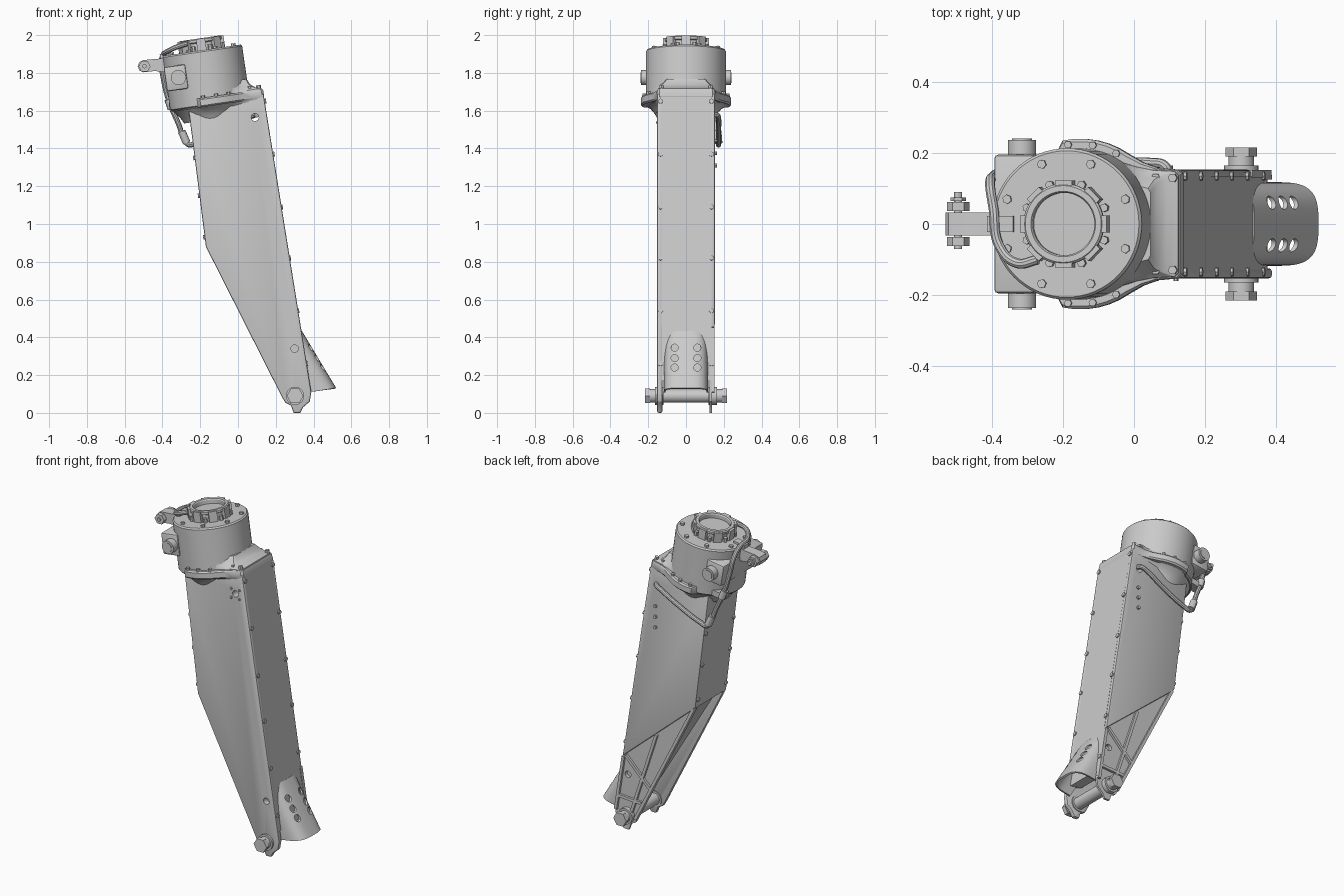
import bpy, bmesh, math
from mathutils import Vector, Matrix

if "Cube" in bpy.data.objects:
    bpy.data.objects.remove(bpy.data.objects["Cube"])

TILT = math.radians(8.3)
HEAD = Matrix.Translation((-0.19, 0, 1.92)) @ Matrix.Rotation(-TILT, 4, 'Y')   # tilted head frame
FWD = Vector((math.cos(TILT), 0, math.sin(TILT)))
grey = bpy.data.materials.new("metal_grey")
grey.diffuse_color = (0.6, 0.6, 0.6, 1)
grey.use_nodes = True
grey.node_tree.nodes["Principled BSDF"].inputs["Base Color"].default_value = grey.diffuse_color


def add(name, bm, frame=None):
    bmesh.ops.recalc_face_normals(bm, faces=bm.faces)
    me = bpy.data.meshes.new(name)
    bm.to_mesh(me)
    bm.free()
    if frame:
        me.transform(frame)
    me.materials.append(grey)
    ob = bpy.data.objects.new(name, me)
    bpy.context.collection.objects.link(ob)
    return ob


def loft(name, rings, frame=None, closed=True):
    bm = bmesh.new()
    rows = [[bm.verts.new(p) for p in ring] for ring in rings]
    n = len(rows[0])
    for a, b in zip(rows, rows[1:]):
        for i in range(n if closed else n - 1):
            j = (i + 1) % n
            bm.faces.new((a[i], a[j], b[j], b[i]))
    if closed:
        bm.faces.new(rows[0])
        bm.faces.new(rows[-1])
    return add(name, bm, frame)


def prism(name, pts, y0, y1):
    return loft(name, [[(x, y, z) for x, z in pts] for y in (y0, y1)])


def lathe(name, profile, frame=None, seg=48):
    return loft(name, [[(r * math.cos(k * math.tau / seg), r * math.sin(k * math.tau / seg), h)
                        for k in range(seg)] for r, h in profile], frame)


def rod(name, p0, p1, r, seg=20, frame=None):
    p0, p1 = Vector(p0), Vector(p1)
    q = (p1 - p0).to_track_quat('Z', 'Y').to_matrix().to_4x4()
    m = Matrix.Translation(p0) @ q
    return lathe(name, [(r, 0), (r, (p1 - p0).length)], frame @ m if frame else m, seg)


def box(name, lo, hi, frame=None):
    (x0, y0, z0), (x1, y1, z1) = lo, hi
    return loft(name, [[(x0, y0, z), (x1, y0, z), (x1, y1, z), (x0, y1, z)] for z in (z0, z1)], frame)


def bar(name, p, q, w, y0, y1):
    p, q = Vector(p), Vector(q)
    d = (q - p).normalized() * w / 2
    n = Vector((-d.y, d.x))
    return prism(name, [p + n, q + n, q - n, p - n], y0, y1)


def bake(ob):
    dg = bpy.context.evaluated_depsgraph_get()
    me = bpy.data.meshes.new_from_object(ob.evaluated_get(dg))
    ob.modifiers.clear()
    ob.data = me


def bevel(ob, width, seg=2):
    m = ob.modifiers.new("bevel", 'BEVEL')
    m.width, m.segments, m.limit_method = width, seg, 'ANGLE'
    bake(ob)


def cut(ob, p0, p1, r):
    c = rod("cutter", p0, p1, r, 16)
    m = ob.modifiers.new("cut", 'BOOLEAN')
    m.operation, m.solver, m.object = 'DIFFERENCE', 'EXACT', c
    bake(ob)
    bpy.data.objects.remove(c)


def pipe(name, pts, r):
    cu = bpy.data.curves.new(name, 'CURVE')
    cu.dimensions, cu.bevel_depth, cu.bevel_resolution, cu.use_fill_caps = '3D', r, 3, True
    s = cu.splines.new('BEZIER')
    s.bezier_points.add(len(pts) - 1)
    for b, p in zip(s.bezier_points, pts):
        b.co, b.handle_left_type, b.handle_right_type = p, 'AUTO', 'AUTO'
    tmp = bpy.data.objects.new(name + "_curve", cu)
    bpy.context.collection.objects.link(tmp)
    dg = bpy.context.evaluated_depsgraph_get()
    me = bpy.data.meshes.new_from_object(tmp.evaluated_get(dg))
    bpy.data.objects.remove(tmp)
    me.materials.clear()
    me.materials.append(grey)
    bpy.context.collection.objects.link(bpy.data.objects.new(name, me))


# Leg: side plates, core and open lower back
top = [(-0.265, 1.632), (0.135, 1.69)]
knee, front_low = (-0.17, 0.88), (0.33, 0.45)
foot = [(0.388, 0.11), (0.38, 0.06), (0.345, 0.03), (0.33, 0.0), (0.295, 0.0),
        (0.28, 0.04), (0.25, 0.055), (0.235, 0.08)]
near = prism("near_side_plate", top + foot + [knee], -0.153, -0.125)
far = prism("far_side_plate", top + [front_low, knee], 0.125, 0.153)
low = prism("far_lower_plate", [front_low] + foot + [knee], 0.125, 0.138)
core = prism("leg_core", top + [(0.376, 0.17), (0.28, 0.2), (-0.10, 0.83), knee], -0.135, 0.135)
bevel(near, 0.008)
bevel(far, 0.008)
for part in (near, far, low, core):
    for x, z in ((0.09, 1.565), (0.30, 0.34)):
        cut(part, (x, -0.3, z), (x, 0.3, z), 0.02)

# Ribs on the recessed lower side
for p, q in (((-0.155, 0.87), (0.245, 0.08)), ((0.325, 0.45), (0.378, 0.11)),
             ((0.10, 0.64), (0.27, 0.12)), ((0.31, 0.46), (0.14, 0.29)), ((0.37, 0.2), (0.2, 0.19))):
    bar("lower_rib", p, q, 0.018, 0.13, 0.152)

# Fixing tabs around the upper holes
for sx in (-1, 1):
    for sz in (-1, 1):
        rod("hole_stud", (0.09 + sx * 0.028, -0.15, 1.565 + sz * 0.028),
            (0.09 + sx * 0.028, -0.16, 1.565 + sz * 0.028), 0.007, 6)

# Axle with hex end caps
rod("axle", (0.302, -0.2, 0.09), (0.302, 0.2, 0.09), 0.036, 24)
for s in (-1, 1):
    rod("axle_boss", (0.302, s * 0.12, 0.09), (0.302, s * 0.165, 0.09), 0.048, 24)
    rod("axle_cap", (0.302, s * 0.19, 0.09), (0.302, s * 0.216, 0.09), 0.044, 6)

# Edge bolts on the front and back faces
for s in (-1, 1):
    for z in (0.26, 0.54, 0.82, 1.09, 1.37, 1.65):
        p = Vector((0.135 + (1.69 - z) * 0.1575, s * 0.135, z))
        rod("front_bolt", p - FWD * 0.01, p + FWD * 0.008, 0.013, 8)
    for z in (0.93, 1.15, 1.35):
        p = Vector((-0.17 - (z - 0.88) * 0.126, s * 0.135, z))
        rod("back_bolt", p + FWD * 0.01, p - FWD * 0.008, 0.012, 8)
for z in (1.31, 1.375, 1.44):
    rod("side_bolt", (0.1, 0.145, z), (0.1, 0.165, z), 0.01, 8)

# Curved foot guard with two rows of holes
section = []
for k in range(25):
    a = math.pi * k / 24
    c, s = math.cos(a), max(0, math.sin(a))
    section.append((-0.14 * (1 - s ** 0.5), math.copysign(0.113 * abs(c) ** 0.6, c)))
guard = loft("foot_guard", [[(x + o, y, z + o * 0.15) for o, y in section]
                            for x, z in ((0.335, 0.43), (0.515, 0.13))], closed=False)
sol = guard.modifiers.new("shell", 'SOLIDIFY')
sol.thickness, sol.offset = 0.01, 0
bake(guard)
for s in (-1, 1):
    for z in (0.24, 0.29, 0.345):
        x = 0.515 - (z - 0.13) * 0.6
        cut(guard, (x - 0.06, s * 0.06, z), (x + 0.08, s * 0.06, z), 0.019)


# Flange, shoulder and neck under the head
def plan(r, front, w, h, back_r=None):
    half = []
    for k in range(17):
        d = 180 - k * 125 / 16
        a = math.radians(d)
        rr = back_r if back_r and d > 105 else r
        half.append((rr * math.cos(a), rr * math.sin(a)))
    x0, y0 = half[-1]
    for f, g in ((0.28, 0.45), (0.55, 0.12), (0.93, 0), (1, 0.0)):
        half.append((x0 + f * (front - x0), w + g * (y0 - w) - (0.012 if f == 1 else 0)))
    return [(x, y, h) for x, y in half] + [(x, -y, h) for x, y in half[:0:-1]]


loft("flange", [plan(0.232, 0.285, 0.15, -0.298, 0.205), plan(0.24, 0.29, 0.153, -0.29, 0.205),
                plan(0.24, 0.29, 0.153, -0.258, 0.205), plan(0.232, 0.287, 0.15, -0.25, 0.205)], HEAD)
loft("shoulder", [plan(0.212, 0.29, 0.153, -0.275), plan(0.212, 0.282, 0.148, -0.245),
                  plan(0.212, 0.25, 0.138, -0.235), plan(0.211, 0.225, 0.125, -0.215),
                  plan(0.21, 0.212, 0.1, -0.185)], HEAD)
loft("neck", [plan(0.15, 0.27, 0.14, -0.37), plan(0.165, 0.28, 0.15, -0.34),
              plan(0.19, 0.285, 0.151, -0.31), plan(0.222, 0.288, 0.152, -0.292, 0.205)], HEAD)
for s in (-1, 1):
    for d in (62, 80, 98):
        a = math.radians(d)
        x, y = 0.225 * math.cos(a), s * 0.225 * math.sin(a)
        rod("flange_bolt", (x, y, -0.255), (x, y, -0.238), 0.011, 6, HEAD)
    for x in (0.22, 0.268):
        rod("shoulder_bolt", (x, s * 0.13, -0.26), (x, s * 0.13, -0.226), 0.013, 6, HEAD)

# Round head with recessed top ring
lathe("head_housing", [(0.2, -0.298), (0.213, -0.288), (0.213, -0.008), (0.206, 0), (0.106, 0),
                       (0.106, 0.04), (0.114, 0.045), (0.114, 0.058), (0.108, 0.064),
                       (0.092, 0.064), (0.088, 0.058), (0.088, 0.035)], HEAD, 64)
for k in range(8):
    spin = HEAD @ Matrix.Rotation(math.radians(45 * k), 4, 'Z')
    box("ring_lug", (0.095, -0.024, -0.005), (0.123, 0.024, 0.062), spin)
    half = spin @ Matrix.Rotation(math.radians(22.5), 4, 'Z')
    rod("ring_bolt", (0.119, 0, -0.005), (0.119, 0, 0.026), 0.012, 6, half)
    rod("head_bolt", (0.182, 0, -0.005), (0.182, 0, 0.012), 0.013, 6, half)

# Rear block with side stubs
bevel(box("rear_block", (-0.215, -0.195, -0.19), (-0.1, 0.195, -0.06), HEAD), 0.01)
for s in (-1, 1):
    rod("block_stub", (-0.145, s * 0.18, -0.125), (-0.145, s * 0.237, -0.125), 0.04, 24, HEAD)
    rod("stub_core", (-0.145, s * 0.2, -0.125), (-0.145, s * 0.24, -0.125), 0.028, 24, HEAD)

# Rear lug with cross bolt
prism("rear_lug", [(-0.36, 1.885), (-0.42, 1.875), (-0.5, 1.868), (-0.522, 1.858), (-0.531, 1.835),
                   (-0.522, 1.812), (-0.5, 1.803), (-0.44, 1.81), (-0.36, 1.80)], -0.032, 0.032)
rod("lug_bolt", (-0.495, -0.07, 1.835), (-0.495, 0.09, 1.835), 0.011, 12)
for y0, y1, r in ((-0.062, -0.036, 0.032), (0.036, 0.062, 0.032), (0.065, 0.075, 0.022)):
    rod("lug_nut", (-0.495, y0, 1.835), (-0.495, y1, 1.835), r, 6)
box("lug_clamp", (-0.225, -0.022, -0.06), (-0.15, 0.022, 0.012), HEAD)

# Hose from the ring, down the back and along the side
pipe("hose", [(-0.27, -0.1, 1.955), (-0.33, -0.11, 1.935), (-0.38, -0.06, 1.91), (-0.395, 0.04, 1.895),
              (-0.405, 0.11, 1.86), (-0.395, 0.135, 1.77), (-0.362, 0.15, 1.64), (-0.315, 0.16, 1.53),
              (-0.285, 0.17, 1.45), (-0.262, 0.172, 1.42), (-0.22, 0.172, 1.43),
              (-0.06, 0.172, 1.5), (0.05, 0.172, 1.56), (0.085, 0.165, 1.575), (0.1, 0.14, 1.578)], 0.014)
rod("hose_joint", (-0.298, 0.167, 1.49), (-0.272, 0.172, 1.43), 0.021, 12)
rod("hose_clip", (-0.37, 0.148, 1.66), (-0.352, 0.152, 1.61), 0.021, 12)
box("hose_bracket", (-0.215, 0.1, -0.29), (-0.1, 0.16, -0.255), HEAD)

for ob in bpy.context.scene.objects:
    ob.select_set(True)
    bpy.context.view_layer.objects.active = ob
bpy.ops.object.shade_smooth_by_angle(angle=math.radians(30))
